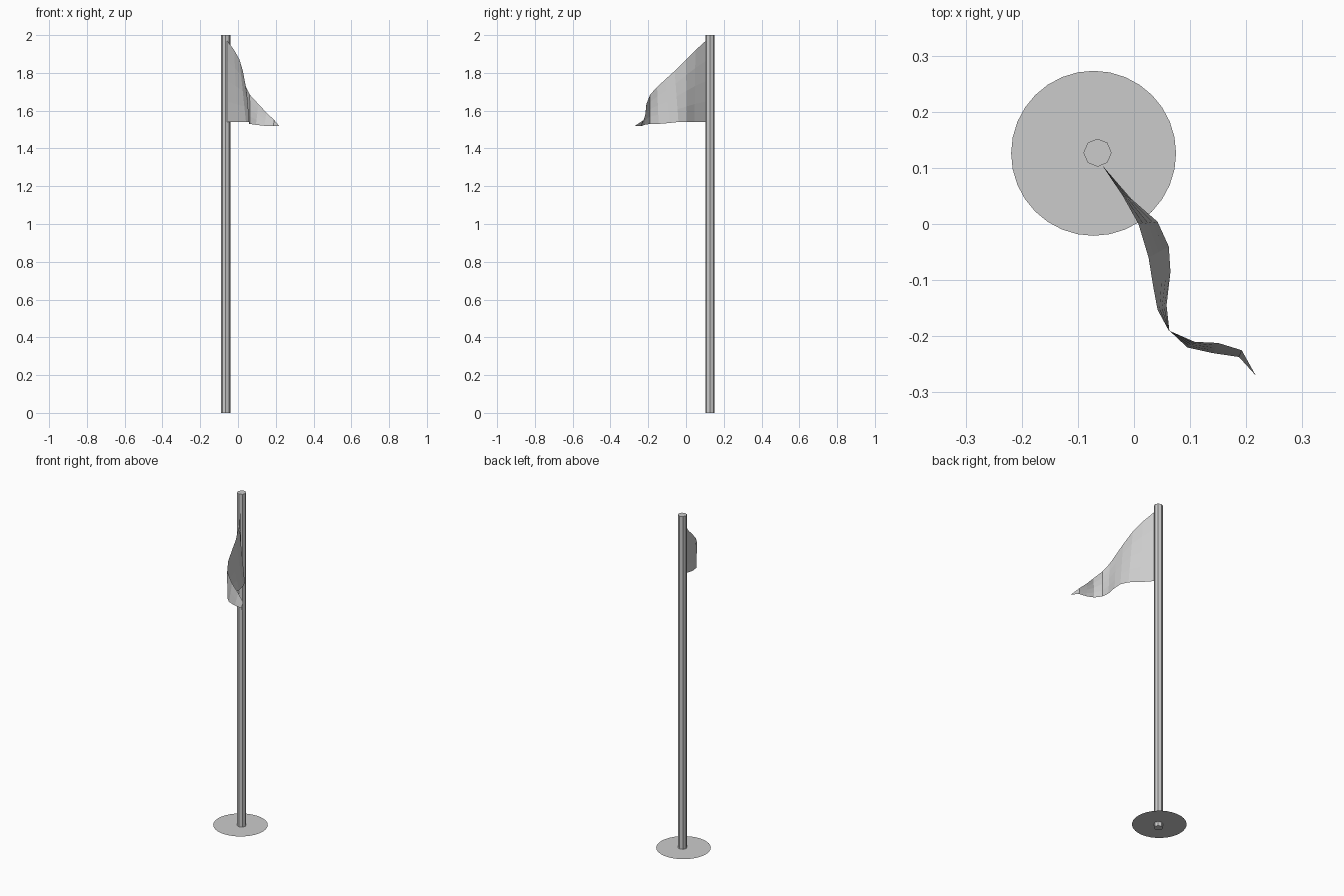
import bpy, bmesh

cube = bpy.data.objects.get("Cube")
if cube:
    bpy.data.objects.remove(cube, do_unlink=True)

# One plain grey for every part
grey = bpy.data.materials.new("plain_grey")
grey.use_nodes = True
colour = (0.6, 0.6, 0.6, 1)
grey.diffuse_color = colour
grey.node_tree.nodes["Principled BSDF"].inputs["Base Color"].default_value = colour


def add_object(name, bm):
    mesh = bpy.data.meshes.new(name)
    bm.to_mesh(mesh)
    bm.free()
    mesh.materials.append(grey)
    obj = bpy.data.objects.new(name, mesh)
    bpy.context.collection.objects.link(obj)
    return obj


# Pole: eight flat sides, full height
bm = bmesh.new()
bmesh.ops.create_cone(bm, cap_ends=True, segments=8, radius1=0.025, radius2=0.025, depth=2)
add_object("pole", bm).location = (-0.065, 0.127, 1)

# Base: a flat disc just above the foot of the pole
bm = bmesh.new()
bmesh.ops.create_circle(bm, cap_ends=True, segments=32, radius=0.147)
add_object("base_disc", bm).location = (-0.072, 0.126, 0.025)

# Pennant: a waving sheet stretched between its upper and lower hems
upper_hem = [(-0.057, 0.105, 1.97), (-0.02, 0.05, 1.92), (0.008, 0, 1.87),
             (0.026, -0.06, 1.81), (0.034, -0.11, 1.765), (0.042, -0.153, 1.725),
             (0.062, -0.19, 1.685), (0.108, -0.21, 1.635), (0.15, -0.212, 1.59),
             (0.192, -0.225, 1.55), (0.217, -0.27, 1.52)]
lower_hem = [(-0.057, 0.105, 1.54), (-0.005, 0.045, 1.54), (0.042, 0.004, 1.54),
             (0.062, -0.04, 1.54), (0.065, -0.085, 1.535), (0.058, -0.145, 1.53),
             (0.063, -0.19, 1.53), (0.095, -0.22, 1.525), (0.14, -0.23, 1.52),
             (0.187, -0.237, 1.52)]
bm = bmesh.new()
upper = [bm.verts.new(p) for p in upper_hem]
lower = [bm.verts.new(p) for p in lower_hem]
for i in range(len(lower) - 1):
    bm.faces.new((lower[i], lower[i + 1], upper[i + 1], upper[i]))
bm.faces.new((lower[-1], upper[-1], upper[-2]))
# Cross rows let the twisted strips bend evenly
rungs = [bm.edges.get((a, b)) for a, b in zip(upper, lower)]
bmesh.ops.subdivide_edges(bm, edges=rungs, cuts=3, use_grid_fill=True)
add_object("pennant", bm)
